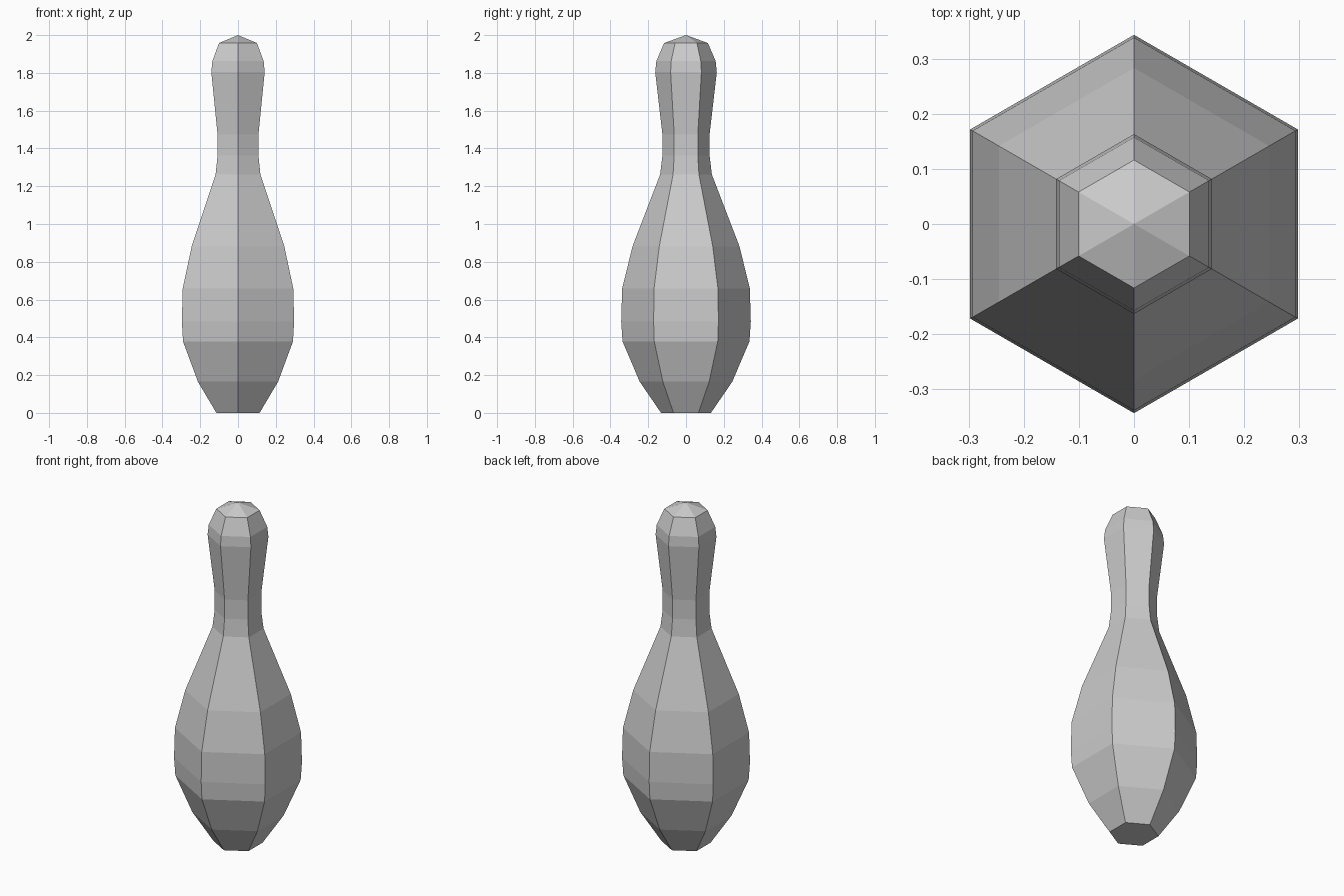
import bpy, bmesh
from math import sin, cos, pi

if "Cube" in bpy.data.objects:
    bpy.data.objects.remove(bpy.data.objects["Cube"])

SIDES = 6
# (corner radius, height) from the base to the crown
PROFILE = [(0.132, 0.0), (0.245, 0.165), (0.336, 0.378), (0.343, 0.483),
           (0.338, 0.658), (0.283, 0.882), (0.137, 1.262), (0.125, 1.362),
           (0.125, 1.475), (0.163, 1.804), (0.157, 1.862), (0.116, 1.958)]

bm = bmesh.new()

# Hexagonal rings, corners on the y axis
rings = [[bm.verts.new((r * cos(pi / 2 + 2 * pi * i / SIDES),
                        r * sin(pi / 2 + 2 * pi * i / SIDES), z))
          for i in range(SIDES)] for r, z in PROFILE]

# Body walls
for low, high in zip(rings, rings[1:]):
    for i in range(SIDES):
        j = (i + 1) % SIDES
        bm.faces.new((low[i], low[j], high[j], high[i]))

# Flat base and pointed crown
bm.faces.new(rings[0][::-1])
tip = bm.verts.new((0, 0, 2.0))
for i in range(SIDES):
    bm.faces.new((rings[-1][i], rings[-1][(i + 1) % SIDES], tip))

bmesh.ops.recalc_face_normals(bm, faces=bm.faces[:])
mesh = bpy.data.meshes.new("bowling_pin")
bm.to_mesh(mesh)
bm.free()
bpy.context.collection.objects.link(bpy.data.objects.new("bowling_pin", mesh))
